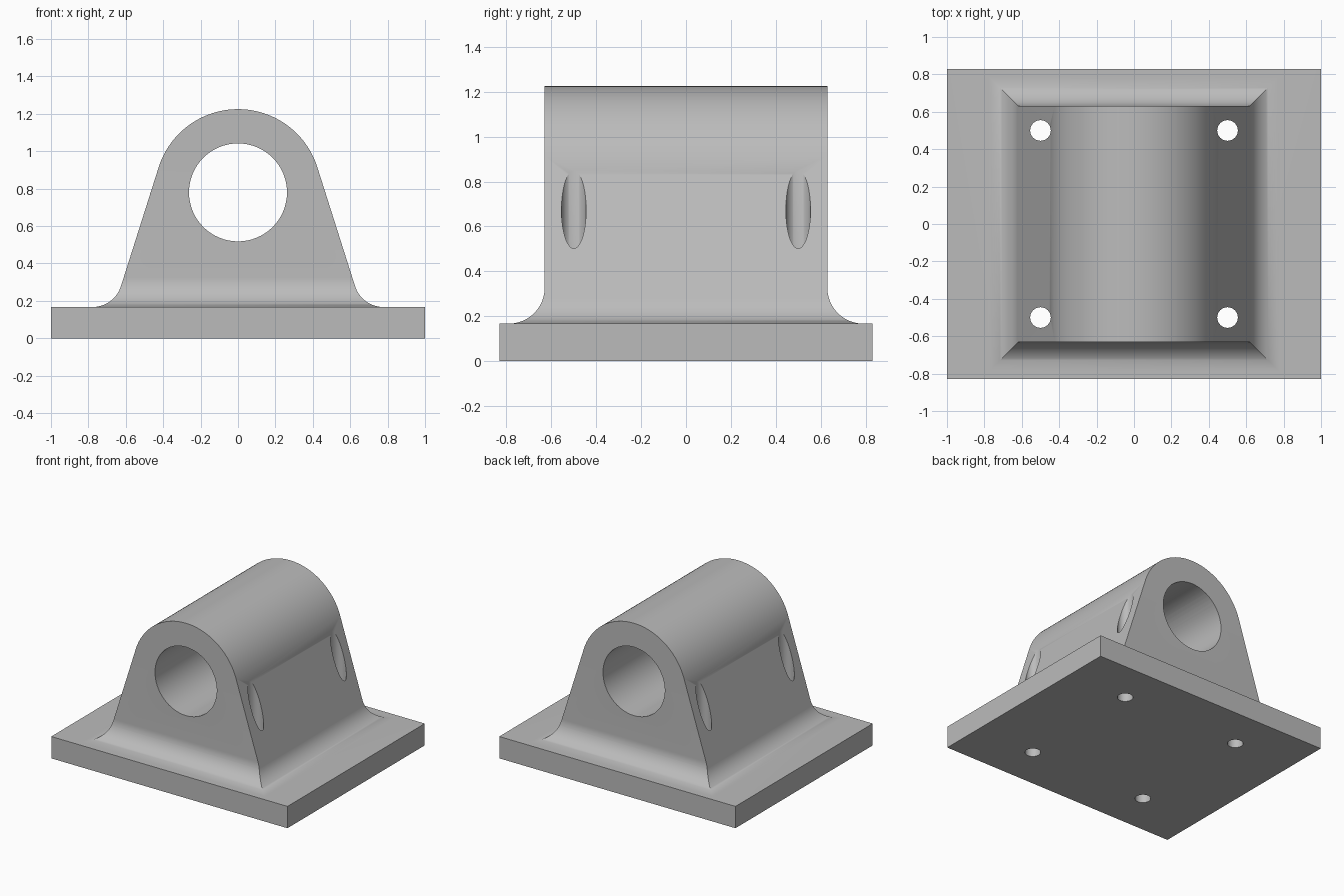
import bpy
import bmesh
from math import radians, sin, cos, tan, atan, pi

cube = bpy.data.objects.get("Cube")
if cube:
    bpy.data.objects.remove(cube, do_unlink=True)

BASE_TOP = 0.167
AXIS_Z = 0.78
OUTER_R, BORE_R, BOLT_R = 0.445, 0.262, 0.055
HALF_DEPTH = 0.63
FILLET = 0.16
TILT = radians(17.6)      # lean of the flanks from vertical

grey = bpy.data.materials.new("plain grey")
grey.use_nodes = True
COLOUR = (0.5, 0.5, 0.5, 1)
grey.diffuse_color = COLOUR
grey.node_tree.nodes["Principled BSDF"].inputs["Base Color"].default_value = COLOUR


def make_object(name, bm):
    bmesh.ops.recalc_face_normals(bm, faces=bm.faces[:])
    mesh = bpy.data.meshes.new(name)
    bm.to_mesh(mesh)
    bm.free()
    mesh.materials.append(grey)
    obj = bpy.data.objects.new(name, mesh)
    bpy.context.collection.objects.link(obj)
    return obj


def cylinder(bm, radius, length, location, rot_x=0):
    made = bmesh.ops.create_cone(bm, cap_ends=True, segments=64, radius1=radius,
                                 radius2=radius, depth=length)["verts"]
    for v in made:
        x, y, z = v.co
        if rot_x:
            y, z = -z, y
        v.co = (x + location[0], y + location[1], z + location[2])


def flank_x(z):
    """Half width of the housing at height z: fillet, sloped flank, round top."""
    tangent_z = AXIS_Z + OUTER_R * sin(TILT)
    if z >= tangent_z:
        return max(OUTER_R ** 2 - (z - AXIS_Z) ** 2, 0) ** 0.5
    foot = OUTER_R * cos(TILT) + (tangent_z - BASE_TOP) * tan(TILT)
    reach = FILLET * tan(pi / 4 - TILT / 2)
    if z >= BASE_TOP + reach * cos(TILT):
        return foot - (z - BASE_TOP) * tan(TILT)
    drop = FILLET - (z - BASE_TOP)
    return foot + reach - (FILLET ** 2 - drop ** 2) ** 0.5


def end_y(z):
    """Half depth of the housing at height z, flared by the fillet."""
    if z >= BASE_TOP + FILLET:
        return HALF_DEPTH
    drop = FILLET - (z - BASE_TOP)
    return HALF_DEPTH + FILLET - (FILLET ** 2 - drop ** 2) ** 0.5


# base plate
bm = bmesh.new()
bmesh.ops.create_cube(bm, size=1)
for v in bm.verts:
    v.co = (v.co.x * 2, v.co.y * 1.66, (v.co.z + 0.5) * BASE_TOP)
bracket = make_object("bearing_bracket", bm)

# housing: stacked rectangles from inside the plate to the crown
STEPS = 20
levels = [BASE_TOP + FILLET * (1 - cos(pi / 2 * i / STEPS)) for i in range(STEPS + 1)]
levels.append(BASE_TOP + FILLET * tan(pi / 4 - TILT / 2) * cos(TILT))
levels += [AXIS_Z + OUTER_R * sin(TILT + (pi / 2 - TILT) * i / 32) for i in range(32)]
levels.sort()
rings = [(z, flank_x(z), end_y(z)) for z in levels]
rings.insert(0, (BASE_TOP / 2, rings[0][1], rings[0][2]))
bm = bmesh.new()
loops = [[bm.verts.new((sx * x, sy * y, z)) for sx, sy in
          ((-1, -1), (1, -1), (1, 1), (-1, 1))] for z, x, y in rings]
for low, high in zip(loops, loops[1:]):
    for i in range(4):
        j = (i + 1) % 4
        bm.faces.new((low[i], low[j], high[j], high[i]))
bm.faces.new(loops[0])
front, back = [bm.verts.new((0, s * HALF_DEPTH, AXIS_Z + OUTER_R)) for s in (-1, 1)]
a, b, c, d = loops[-1]
bm.faces.new((a, b, front))
bm.faces.new((b, c, back, front))
bm.faces.new((c, d, back))
bm.faces.new((d, a, front, back))
housing = make_object("housing_helper", bm)

# bore and four bolt holes
bm = bmesh.new()
cylinder(bm, BORE_R, 2, (0, 0, AXIS_Z), rot_x=1)
for sx in (-1, 1):
    for sy in (-1, 1):
        cylinder(bm, BOLT_R, 1.6, (sx * 0.5, sy * 0.5, 0.7))
holes = make_object("holes_helper", bm)

# join, drill, then remove the helpers
bpy.context.view_layer.objects.active = bracket
for tool, operation in ((housing, 'UNION'), (holes, 'DIFFERENCE')):
    tool.hide_render = True
    mod = bracket.modifiers.new(operation.lower(), 'BOOLEAN')
    mod.object, mod.operation, mod.solver = tool, operation, 'EXACT'
    bpy.ops.object.modifier_apply(modifier=mod.name)
    bpy.data.objects.remove(tool, do_unlink=True)

# smooth curved faces, crisp edges
for o in bpy.context.selected_objects:
    o.select_set(False)
bracket.select_set(True)
bpy.ops.object.shade_smooth_by_angle(angle=radians(30))
